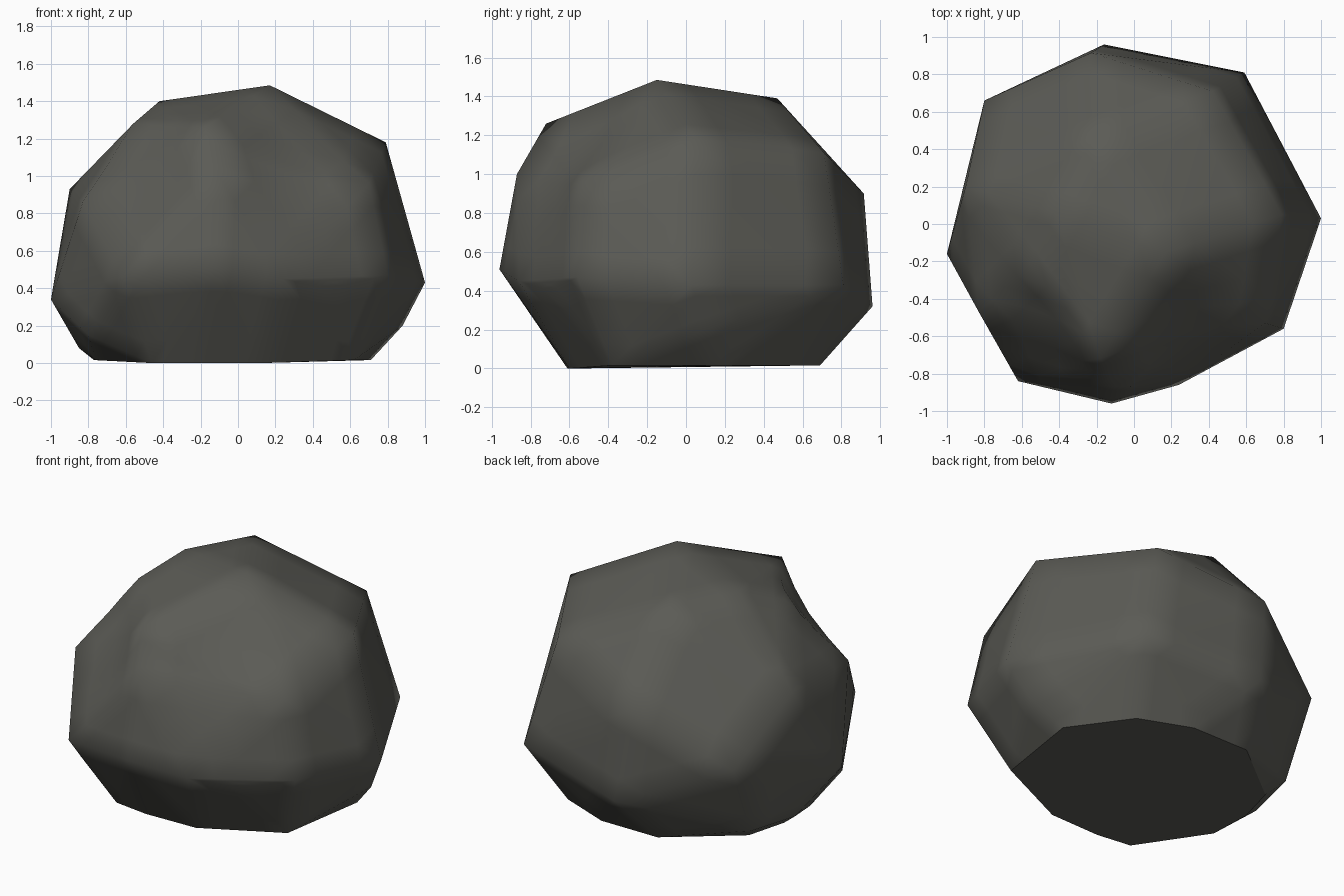
import bpy, bmesh, math
from mathutils import Vector

if "Cube" in bpy.data.objects:
    bpy.data.objects.remove(bpy.data.objects["Cube"])

# Stone colour
stone = bpy.data.materials.new("dark grey stone")
stone.diffuse_color = (0.105, 0.105, 0.092, 1)
stone.use_nodes = True
stone.node_tree.nodes["Principled BSDF"].inputs["Base Color"].default_value = stone.diffuse_color

# Corner points of the boulder, by level
crown = [(.17, -.15, 1.485), (-.21, .47, 1.39), (-.42, .06, 1.4), (-.56, -.21, 1.28),
         (-.18, -.72, 1.26), (.79, .05, 1.18), (.42, .71, 1.11)]
shoulder = [(-.9, .2, .93), (-.83, -.47, .86), (-.1, -.87, 1.0), (-.23, .915, .9), (.7, -.53, .96)]
belly = [(-1, -.16, .34), (1, .03, .43), (-.12, -.96, .51), (-.16, .96, .32), (.59, .81, .43),
         (-.8, .66, .57), (.8, -.56, .47), (.5, -.7, .4), (.24, -.86, .45), (-.62, -.84, .46)]
foot = [(.88, .1, .2), (-.8, -.45, .15), (-.85, .1, .08), (-.78, .45, .1)]
# Outline of the nearly flat underside
base = [(.62, -.38), (.4, -.48), (.12, -.6), (-.23, -.61), (-.46, -.58), (-.76, -.18),
        (-.77, .1), (-.7, .36), (-.28, .69), (.12, .69), (.45, .56), (.71, .2)]
# Shallow hollows: centre, radius, depth
hollows = [((-.5, -.62, 1.07), .36, .045), ((.27, -.63, 1.1), .4, .06)]

# Boulder: convex skin around the corners
bm = bmesh.new()
for p in crown + shoulder + belly + foot:
    bm.verts.new(p)
for x, y in base:
    bm.verts.new((x, y, 0 if y < -.55 else .016))
bmesh.ops.convex_hull(bm, input=bm.verts)
bmesh.ops.delete(bm, geom=[v for v in bm.verts if not v.link_faces], context='VERTS')

# Finer facets, then press in the hollows
bmesh.ops.subdivide_edges(bm, edges=bm.edges, cuts=3, use_grid_fill=True)
for centre, radius, depth in hollows:
    inward = (Vector((0, 0, .6)) - Vector(centre)).normalized()
    for v in bm.verts:
        t = (v.co - Vector(centre)).length / radius
        if t < 1:
            v.co += inward * depth * (1 - t * t)

# Smooth skin with a crisp rim around the underside
bmesh.ops.recalc_face_normals(bm, faces=bm.faces)
for f in bm.faces:
    f.smooth = True
for e in bm.edges:
    e.smooth = len({all(v.co.z < .02 for v in f.verts) for f in e.link_faces}) == 1

mesh = bpy.data.meshes.new("boulder")
bm.to_mesh(mesh)
bm.free()
boulder = bpy.data.objects.new("boulder", mesh)
bpy.context.collection.objects.link(boulder)
mesh.materials.append(stone)
